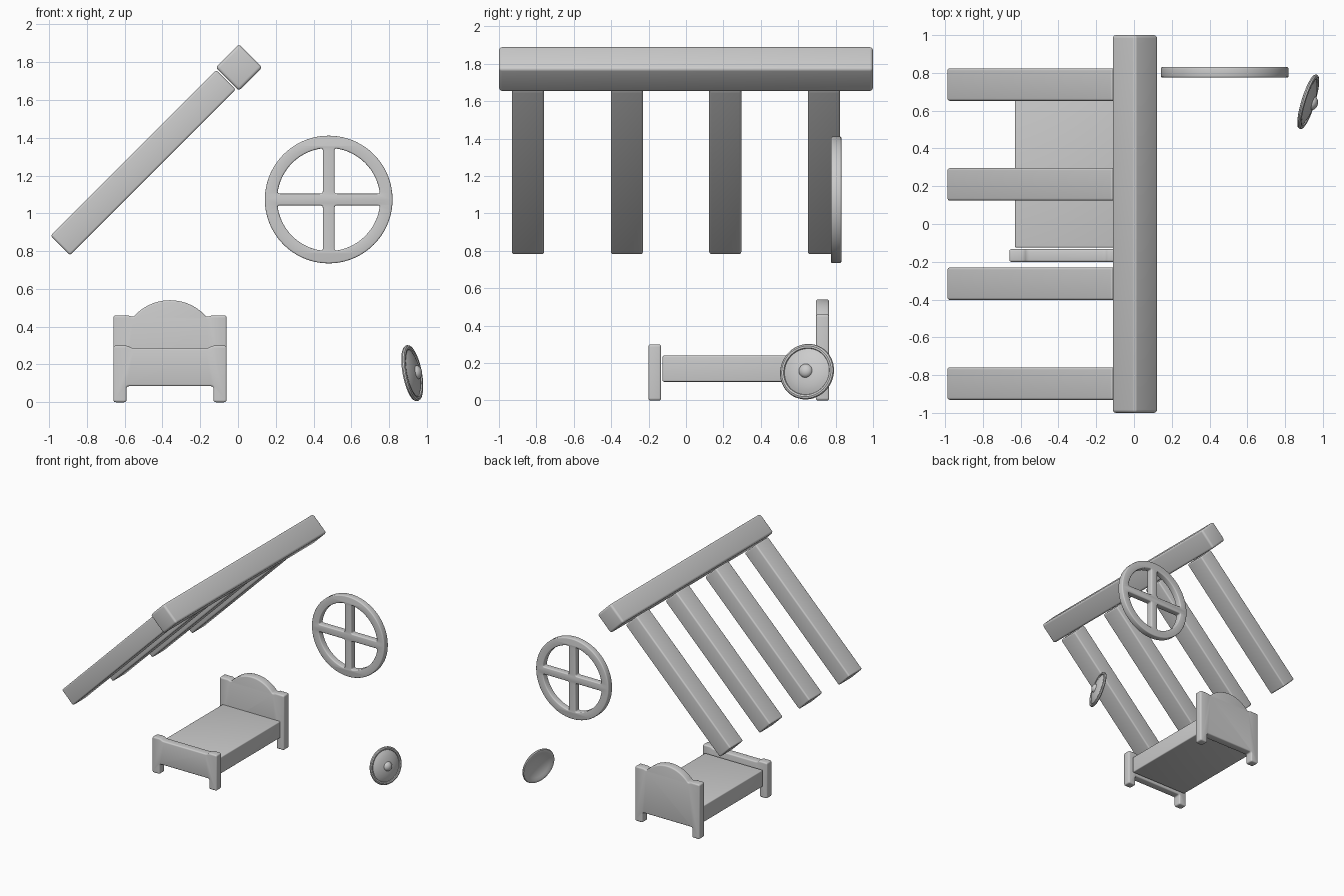
import bpy, bmesh
from math import sin, cos, pi, radians, asin, sqrt
from mathutils import Vector, Matrix

if "Cube" in bpy.data.objects:
    bpy.data.objects.remove(bpy.data.objects["Cube"])


def smooth(ob):
    bpy.ops.object.select_all(action='DESELECT')
    ob.select_set(True)
    bpy.context.view_layer.objects.active = ob
    bpy.ops.object.shade_smooth_by_angle(angle=radians(35))


def finish(bm, name, matrix):
    me = bpy.data.meshes.new(name)
    bm.to_mesh(me)
    bm.free()
    ob = bpy.data.objects.new(name, me)
    bpy.context.collection.objects.link(ob)
    ob.matrix_world = matrix
    smooth(ob)
    return ob


def block(name, size, loc, bevel, tilt=0):
    """Rounded box, tilted about the y axis."""
    bm = bmesh.new()
    bmesh.ops.create_cube(bm, size=1, matrix=Matrix.Diagonal((*size, 1)))
    bmesh.ops.bevel(bm, geom=bm.edges[:], offset=bevel, segments=4,
                    profile=0.5, affect='EDGES')
    return finish(bm, name, Matrix.Translation(loc) @ Matrix.Rotation(tilt, 4, 'Y'))


def rounded(pts, r):
    """Round the sharp corners of a closed 2D outline."""
    out = []
    pts = [Vector(p) for p in pts]
    for i, p in enumerate(pts):
        a, b = pts[i - 1] - p, pts[(i + 1) % len(pts)] - p
        if pi - a.angle(b) < radians(25):
            out.append(p)
            continue
        p0 = p + a.normalized() * min(r, a.length * 0.45)
        p1 = p + b.normalized() * min(r, b.length * 0.45)
        for k in range(5):
            t = k / 4
            out.append(p0 * (1 - t) ** 2 + p * 2 * t * (1 - t) + p1 * t * t)
    return out


def plate(name, outlines, depth, loc, bevel):
    """Upright plate cut from outlines (inner loops become holes)."""
    cu = bpy.data.curves.new(name + "_outline", 'CURVE')
    cu.dimensions = '2D'
    cu.fill_mode = 'BOTH'
    cu.extrude = depth / 2 - bevel
    cu.bevel_depth = bevel
    cu.bevel_resolution = 2
    cu.offset = -bevel
    for pts in outlines:
        s = cu.splines.new('POLY')
        s.points.add(len(pts) - 1)
        for q, p in zip(s.points, pts):
            q.co = (p[0], p[1], 0, 1)
        s.use_cyclic_u = True
    tmp = bpy.data.objects.new(name + "_outline", cu)
    bpy.context.collection.objects.link(tmp)
    bpy.context.view_layer.update()
    bm = bmesh.new()
    bm.from_mesh(tmp.to_mesh())
    bpy.data.objects.remove(tmp)
    bmesh.ops.remove_doubles(bm, verts=bm.verts[:], dist=0.0002)
    bmesh.ops.recalc_face_normals(bm, faces=bm.faces[:])
    return finish(bm, name, Matrix.Translation(loc) @ Matrix.Rotation(pi / 2, 4, 'X'))


def mirror(half):
    """Complete a right-hand half outline (bottom to top) about x = 0."""
    return half + [(-x, y) for x, y in reversed(half) if x > 1e-6]


# Ridge beam and the four sloping rafters
block("ridge_beam", (0.175, 2.0, 0.175), (0.005, 0, 1.772), 0.017, pi / 4)
for i, y in enumerate((-0.845, -0.316, 0.21, 0.738)):
    block(f"rafter_{i + 1}", (1.24, 0.172, 0.146), (-0.502, y, 1.268), 0.012, -pi / 4)

# Bed: mattress, arched headboard, footboard
BX = -0.36
block("mattress", (0.54, 0.82, 0.14), (BX, 0.285, 0.17), 0.008)
legs = [(0.23, 0.085), (0.23, 0.0), (0.30, 0.0)]
R, zc = 0.256, 0.284
a0 = asin(0.195 / R)
arch = [(R * sin(a0 * (1 - k / 10)), zc + R * cos(a0 * (1 - k / 10))) for k in range(11)]
head = mirror(legs + [(0.30, 0.46), (0.222, 0.46)] + arch)
plate("headboard", [rounded(head, 0.014)], 0.07, (BX, 0.73, 0), 0.01)
foot = mirror(legs + [(0.30, 0.30), (0.225, 0.30), (0.205, 0.287)])
plate("footboard", [rounded(foot, 0.014)], 0.067, (BX, -0.167, 0), 0.01)

# Round window frame: disc with four quarter openings
ro, ri, w = 0.338, 0.273, 0.031
loops = [[(ro * cos(2 * pi * k / 72), ro * sin(2 * pi * k / 72)) for k in range(72)]]
s0 = asin(w / ri)
for q in range(4):
    quarter = [(w, w)]
    for k in range(17):
        a = s0 + (pi / 2 - 2 * s0) * k / 16
        quarter.append((ri * cos(a), ri * sin(a)))
    c, s = cos(q * pi / 2), sin(q * pi / 2)
    loops.append([(c * p[0] - s * p[1], s * p[0] + c * p[1])
                  for p in rounded(quarter, 0.014)])
plate("round_window_frame", loops, 0.055, (0.48, 0.803, 1.073), 0.008)

# Round shield: dished disc with rim and central boss, leaning back
profile = [(0, 0.053), (0.014, 0.051), (0.026, 0.045), (0.034, 0.037), (0.037, 0.029),
           (0.06, 0.026), (0.085, 0.020), (0.108, 0.012), (0.125, 0.003),
           (0.128, 0.010), (0.138, 0.012), (0.147, 0.008), (0.151, 0.0),
           (0.147, -0.008), (0.138, -0.011), (0.128, -0.009),
           (0.108, 0.0), (0.085, 0.008), (0.06, 0.014), (0.03, 0.018), (0, 0.019)]
bm = bmesh.new()
vs = [bm.verts.new((r, 0, h)) for r, h in profile]
es = [bm.edges.new(p) for p in zip(vs, vs[1:])]
bmesh.ops.spin(bm, geom=vs + es, cent=(0, 0, 0), axis=(0, 0, 1), angle=2 * pi, steps=48)
bmesh.ops.remove_doubles(bm, verts=bm.verts[:], dist=0.0002)
bmesh.ops.recalc_face_normals(bm, faces=bm.faces[:])
facing = Vector((0.94, -0.29, 0.18)).to_track_quat('Z', 'Y').to_matrix().to_4x4()
finish(bm, "round_shield", Matrix.Translation((0.922, 0.647, 0.154)) @ facing)
